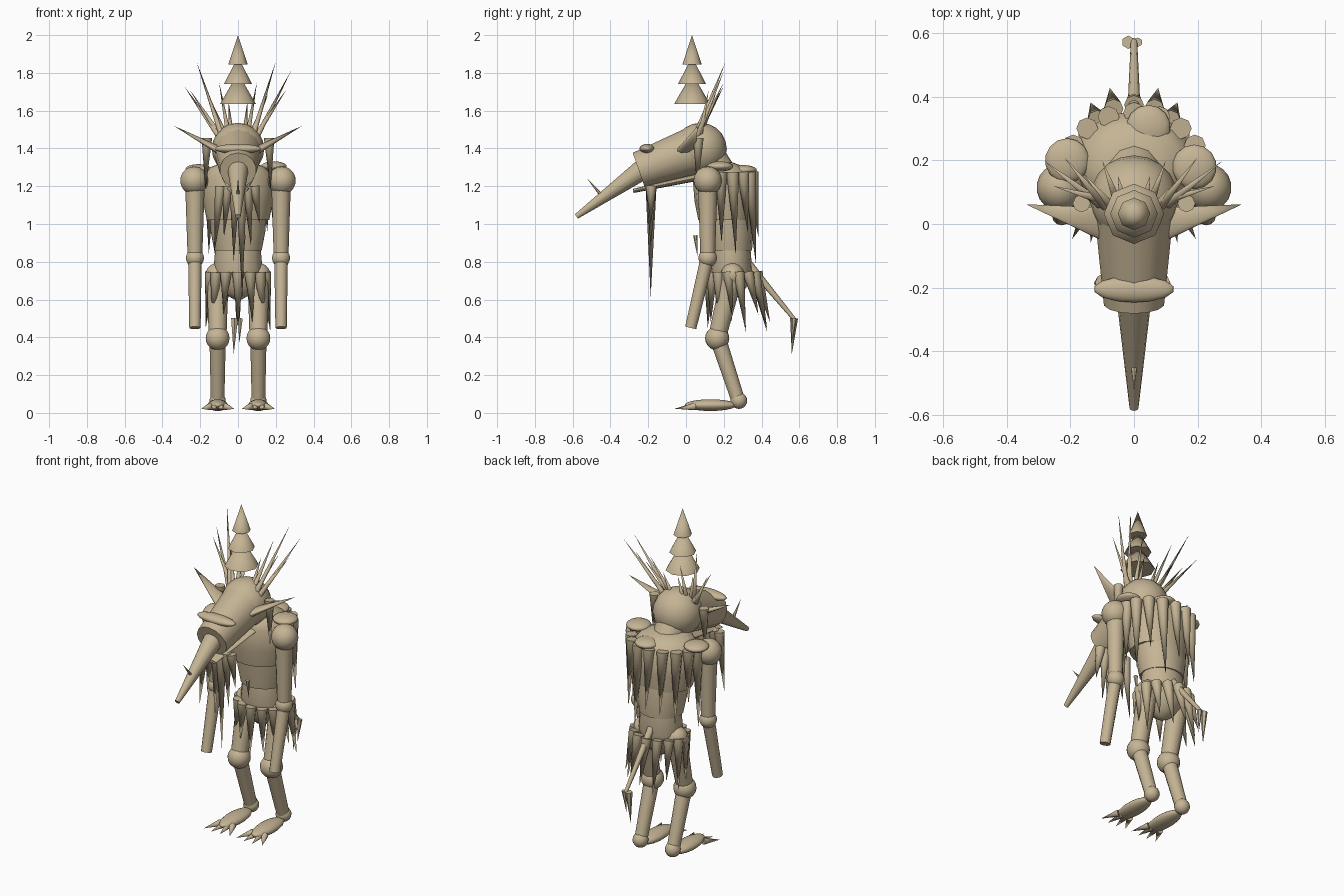
import bpy, math
from mathutils import Vector, Matrix

if "Cube" in bpy.data.objects:
    bpy.data.objects.remove(bpy.data.objects["Cube"])

tan = bpy.data.materials.new("tan_hide")
tan.diffuse_color = (0.56, 0.46, 0.30, 1)
tan.use_nodes = True
tan.node_tree.nodes["Principled BSDF"].inputs["Base Color"].default_value = tan.diffuse_color


def finish(name):
    ob = bpy.context.object
    ob.name = name
    ob.data.materials.append(tan)
    bpy.ops.object.shade_smooth_by_angle(angle=math.radians(50))
    return ob


def ball(name, c, r, seg=18, rot=(0, 0, 0)):
    r = (r, r, r) if not isinstance(r, tuple) else r
    bpy.ops.mesh.primitive_uv_sphere_add(segments=seg, ring_count=10, location=c, rotation=rot)
    bpy.context.object.scale = r
    return finish(name)


def cone(name, a, b, r1, r2=0.0, n=12, flat=1.0):
    """Tapered limb from a to b; flat squashes the side axis nearest to vertical."""
    a, b = Vector(a), Vector(b)
    z = (b - a).normalized()
    up = Vector((0, 0, 1)) if abs(z.z) < 0.95 else Vector((0, 1, 0))
    x = up.cross(z).normalized()
    y = z.cross(x)
    bpy.ops.mesh.primitive_cone_add(vertices=n, radius1=r1, radius2=r2, depth=(b - a).length)
    rot = Matrix((x, y, z)).transposed().to_4x4()
    bpy.context.object.matrix_world = (Matrix.Translation((a + b) / 2) @ rot
                                       @ Matrix.Diagonal((1, flat, 1, 1)))
    return finish(name)


def barrel(name, rings, n=16):
    """Stacked elliptical rings: (z, centre y, half width, half depth)."""
    verts, faces = [], []
    for z, cy, rx, ry in rings:
        for i in range(n):
            t = 2 * math.pi * i / n
            verts.append((rx * math.cos(t), cy + ry * math.sin(t), z))
    for k in range(len(rings) - 1):
        for i in range(n):
            j = (i + 1) % n
            faces.append((k * n + i, k * n + j, k * n + n + j, k * n + n + i))
    faces += [tuple(reversed(range(n))), tuple(range(len(verts) - n, len(verts)))]
    me = bpy.data.meshes.new(name)
    me.from_pydata(verts, [], faces)
    ob = bpy.data.objects.new(name, me)
    bpy.context.collection.objects.link(ob)
    bpy.ops.object.select_all(action='DESELECT')
    ob.select_set(True)
    bpy.context.view_layer.objects.active = ob
    return finish(name)


# Torso segments
barrel("chest", [(1.02, .205, .165, .14), (1.12, .20, .185, .155), (1.25, .195, .19, .16),
                 (1.30, .185, .15, .13), (1.325, .17, .08, .08)])
barrel("belly", [(.86, .235, .125, .115), (.96, .23, .145, .125), (1.04, .22, .15, .125)])
barrel("pelvis", [(.60, .235, .02, .02), (.63, .235, .07, .06), (.68, .24, .11, .09),
                  (.76, .24, .13, .11), (.89, .24, .118, .10)])
cone("neck", (0, .18, 1.26), (0, .09, 1.40), .09, .09)

# Head, muzzle, jaw and long nose
ball("head", (0, .077, 1.397), .139, 20)
cone("muzzle", (0, .05, 1.39), (0, -.25, 1.285), .128, .097, 14)
cone("jaw", (0, .05, 1.245), (0, -.28, 1.175), .085, .05, 12, .22)
cone("nose", (0, -.235, 1.285), (0, -.58, 1.04), .055, .014, 12)
cone("nose_horn", (0, -.45, 1.155), (0, -.525, 1.243), .010, 0, 6)
ball("brow", (0, -.205, 1.398), (.127, .042, .026), 14)

for s in (-1, 1):
    cone("ear", (s * .09, .0, 1.385), (s * .34, .062, 1.52), .055, 0, 10, .4)
    cone("cheek_strand", (s * .165, .065, 1.455), (s * .172, .06, 1.18), .028, 0, 8)

# Tiered hat
for zb, zt, rb in ((1.635, 1.80, .095), (1.74, 1.885, .075), (1.845, 2.0, .051)):
    cone("hat_tier", (0, .032, zb), (0, .032, zt), rb, 0, 8)

# Crown of hair spikes
tips = [(.20, .21, 1.86), (.28, .20, 1.81), (.255, .12, 1.71), (.16, .16, 1.69),
        (.10, .20, 1.75), (.05, .15, 1.65)]
for s in (-1, 1):
    for i, (x, y, z) in enumerate(tips):
        if s < 0 and i == 1:
            x, z = .285, 1.73
        if s < 0 and i == 0:
            x = .22
        cone("hair_spike", (s * (.02 + x * .3), .05 + .012 * (i % 3), 1.47), (s * x, y, z), .015, 0, 8)

# Beard strands under the muzzle
for x, tip in ((-.11, .84), (-.065, .93), (-.02, .80), (.02, .61), (.06, .88), (.10, 1.0)):
    cone("beard_strand", (x * .85, -.185, 1.20), (x * 1.15, -.187, tip), .029, 0, 8)
cone("belly_strand", (.03, .05, .94), (.03, .06, .83), .012, 0, 6)

# Arms
for s in (-1, 1):
    x = s * .228
    ball("shoulder", (s * .232, .115, 1.23), .075)
    cone("upper_arm", (x, .115, 1.22), (x, .115, .83), .052, .039)
    ball("elbow", (x, .115, .82), .049, 14)
    cone("forearm", (x, .113, .82), (x, .025, .45), .036, .03)

# Legs and feet
for s in (-1, 1):
    x = s * .108
    ball("hip", (s * .11, .245, .73), .063)
    cone("thigh", (x, .245, .73), (x, .165, .40), .058, .047)
    ball("knee", (x, .165, .395), .064)
    cone("shin", (x, .17, .39), (x, .275, .07), .043, .036)
    ball("ankle", (x, .28, .065), .044, 14)
    ball("foot", (x, .13, .041), (.055, .138, .031), 14)
    for k in (-1.5, -.5, .5, 1.5):
        cone("toe", (x + k * .026, .045, .034), (x + k * .058, -.066 + .012 * abs(k), .022), .02, 0, 8)

# Shoulder plates
for x, y, z in ((.045, .305, 1.285), (-.21, .20, 1.29), (.19, .18, 1.305)):
    ball("shoulder_plate", (x, y, z), (.07, .07, .027), 14)

# Cape strands around the back
for i in range(9):
    t = math.radians(-2 + 184 * i / 8)
    c, sn = math.cos(t), math.sin(t)
    tip = (.90, .84, .96, .79, .92)[i % 5]
    cone("cape_strand", (.205 * c, .19 + .16 * sn, 1.275),
         (.215 * c, .195 + .19 * sn, tip), .034, 0, 8)

# Skirt strands around the hips
for i in range(14):
    t = 2 * math.pi * (i + .5) / 14
    c, sn = math.cos(t), math.sin(t)
    tip = (.43, .52, .45, .48)[i % 4]
    cone("skirt_strand", (.148 * c, .25 + .125 * sn, .745),
         (.175 * c, .28 + .165 * sn, tip), .031, 0, 8)

# Tail and tuft
cone("tail", (0, .33, .79), (0, .578, .49), .022, .010, 8)
for x, r, z in ((-.018, .021, .31), (.012, .015, .37)):
    cone("tail_tuft", (x, .572, .50), (x - .005, .56, z), r, 0, 6)
